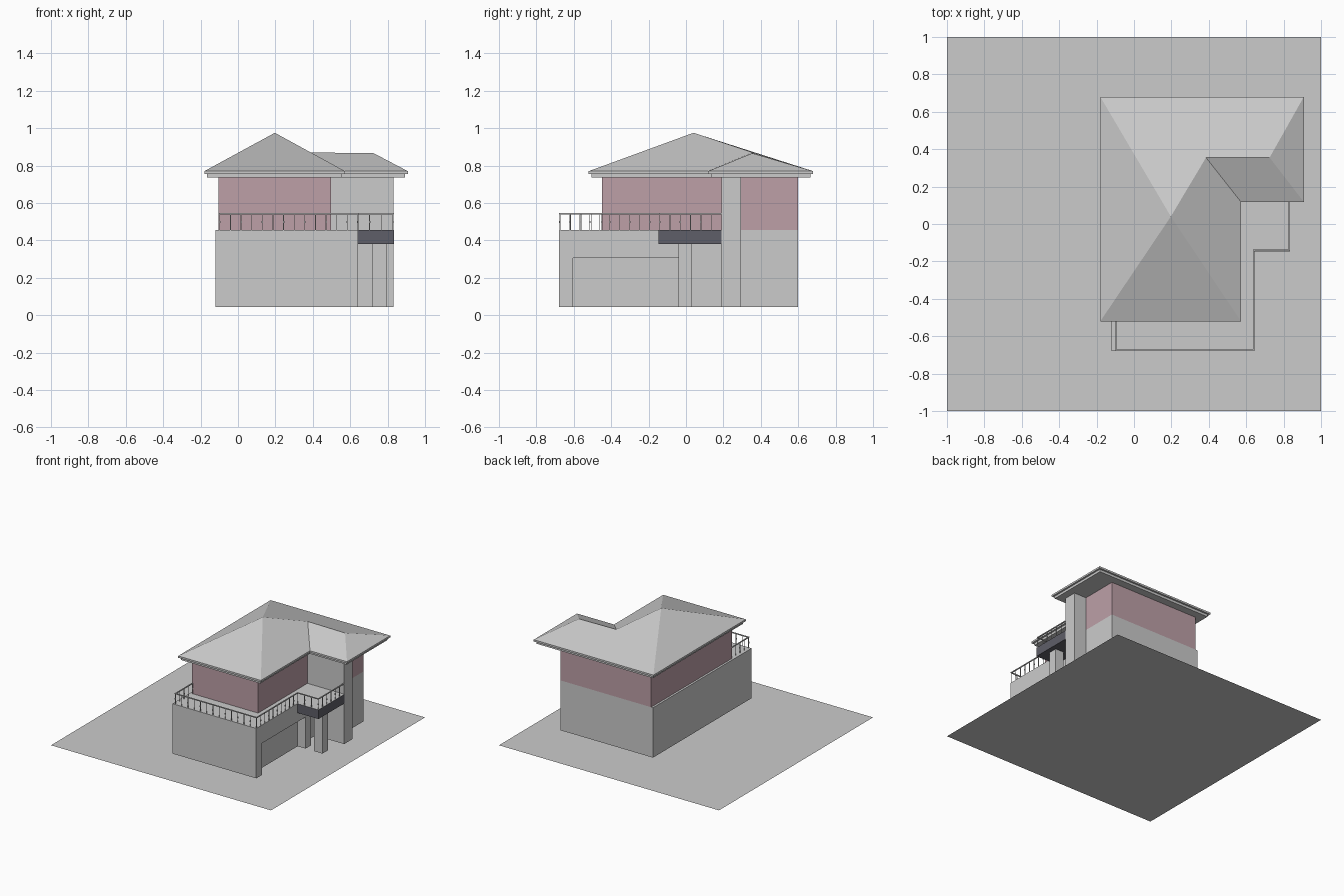
import bpy
import bmesh
from mathutils import Vector

cube = bpy.data.objects.get("Cube")
if cube:
    bpy.data.objects.remove(cube, do_unlink=True)


def material(name, colour):
    mat = bpy.data.materials.new(name)
    mat.use_nodes = True
    mat.diffuse_color = (*colour, 1)
    mat.node_tree.nodes["Principled BSDF"].inputs["Base Color"].default_value = (*colour, 1)
    return mat


GREY = material("plain grey", (0.6, 0.6, 0.6))
PINK = material("dusty pink", (0.51, 0.35, 0.39))
DARK = material("slate grey", (0.114, 0.114, 0.138))


def finish(name, bm, *mats):
    bmesh.ops.recalc_face_normals(bm, faces=bm.faces)
    mesh = bpy.data.meshes.new(name)
    bm.to_mesh(mesh)
    bm.free()
    for mat in mats:
        mesh.materials.append(mat)
    obj = bpy.data.objects.new(name, mesh)
    bpy.context.collection.objects.link(obj)
    return obj


def prism(name, outline, low, high, *mats, axis="z"):
    """Extrude an outline (xy along z, or yz along x) from low to high."""
    bm = bmesh.new()
    place = (lambda a, b: (a, b, low)) if axis == "z" else (lambda a, b: (low, a, b))
    face = bm.faces.new([bm.verts.new(place(a, b)) for a, b in outline])
    made = bmesh.ops.extrude_face_region(bm, geom=[face])["geom"]
    verts = [v for v in made if isinstance(v, bmesh.types.BMVert)]
    offset = Vector((0, 0, high - low)) if axis == "z" else Vector((high - low, 0, 0))
    bmesh.ops.translate(bm, vec=offset, verts=verts)
    return finish(name, bm, *mats)


def add_box(bm, low, high):
    verts = bmesh.ops.create_cube(bm, size=1)["verts"]
    low, high = Vector(low), Vector(high)
    for v in verts:
        v.co = (low + high) / 2 + v.co * (high - low)


def box(name, low, high, *mats):
    bm = bmesh.new()
    add_box(bm, low, high)
    return finish(name, bm, *mats)


def ell(left, right, front, back, far, step):
    """L-shaped outline: a front wing plus a wider back wing."""
    return [(left, front), (right, front), (right, step), (far, step), (far, back), (left, back)]


BASE, FLOOR, EAVE = 0.045, 0.455, 0.735

# Ground sheet
bm = bmesh.new()
bmesh.ops.create_grid(bm, x_segments=1, y_segments=1, size=1)
finish("ground_sheet", bm, GREY)

# Lower storey, with the garage and entrance openings in its side facade
prism("lower_walls", ell(-0.12, 0.57, -0.68, 0.6, 0.72, 0.19), BASE, FLOOR, GREY)
prism("garage_facade", [(-0.68, BASE), (-0.605, BASE), (-0.605, 0.305), (-0.04, 0.305),
                        (-0.04, BASE), (0.03, BASE), (0.03, 0.38), (0.19, 0.38),
                        (0.19, FLOOR), (-0.68, FLOOR)], 0.57, 0.642, GREY, axis="x")
box("corner_column", (0.72, 0.19, BASE), (0.832, 0.295, EAVE), GREY)
box("porch_post", (0.72, -0.04, BASE), (0.795, 0.03, 0.38), GREY)

# Balcony slab: dark sides, grey deck
slab = box("balcony_slab", (0.642, -0.147, 0.38), (0.834, 0.19, FLOOR), DARK, GREY)
for poly in slab.data.polygons:
    poly.material_index = int(poly.normal.z > 0.5)

# Upper storey: pink, except the grey wall facing the balcony
upper = prism("upper_walls", ell(-0.103, 0.498, -0.45, 0.6, 0.72, 0.19), FLOOR, EAVE, PINK, GREY)
for poly in upper.data.polygons:
    poly.material_index = int(poly.normal.y < -0.5 and poly.center.y > 0)

# Eaves in two steps
prism("lower_eave", ell(-0.165, 0.557, -0.505, 0.665, 0.893, 0.135), EAVE, 0.755, GREY)
prism("upper_eave", ell(-0.18, 0.572, -0.52, 0.68, 0.908, 0.118), 0.755, 0.77, GREY)

# Hipped roof
bm = bmesh.new()
eave = [bm.verts.new((x, y, 0.77)) for x, y in ell(-0.18, 0.572, -0.52, 0.68, 0.908, 0.118)]
peak, valley, hip = [bm.verts.new(p) for p in
                     ((0.197, 0.04, 0.975), (0.385, 0.355, 0.87), (0.725, 0.355, 0.866))]
sw, se, inner, east, ne, nw = eave
for ring in ((sw, se, peak), (se, inner, valley, peak), (inner, east, hip, valley),
             (east, ne, hip), (ne, nw, peak, valley, hip), (nw, sw, peak)):
    bm.faces.new(ring)
bm.faces.new(eave[::-1])
finish("hipped_roof", bm, GREY)

# Railing: top rail, thin balusters, and a small knob on every other one
path = [Vector(p) for p in ((-0.097, -0.45), (-0.097, -0.674), (0.641, -0.674),
                            (0.641, -0.141), (0.829, -0.141), (0.829, 0.19))]
rails, posts = bmesh.new(), bmesh.new()


def post(centre, half, low, high):
    add_box(posts, (centre.x - half, centre.y - half, low), (centre.x + half, centre.y + half, high))


count = 0
for start, end in zip(path, path[1:]):
    pad = Vector((0.004, 0.004))
    low = Vector(map(min, start, end)) - pad
    high = Vector(map(max, start, end)) + pad
    add_box(rails, (*low, 0.538), (*high, 0.545))
    steps = max(1, round((end - start).length / 0.055))
    for i in range(steps):
        spot = start.lerp(end, i / steps)
        post(spot, 0.002, FLOOR, 0.54)
        if count % 2 == 0:
            post(spot, 0.004, 0.492, 0.504)
        count += 1
finish("balcony_rail", rails, GREY)
finish("balcony_balusters", posts, GREY)
